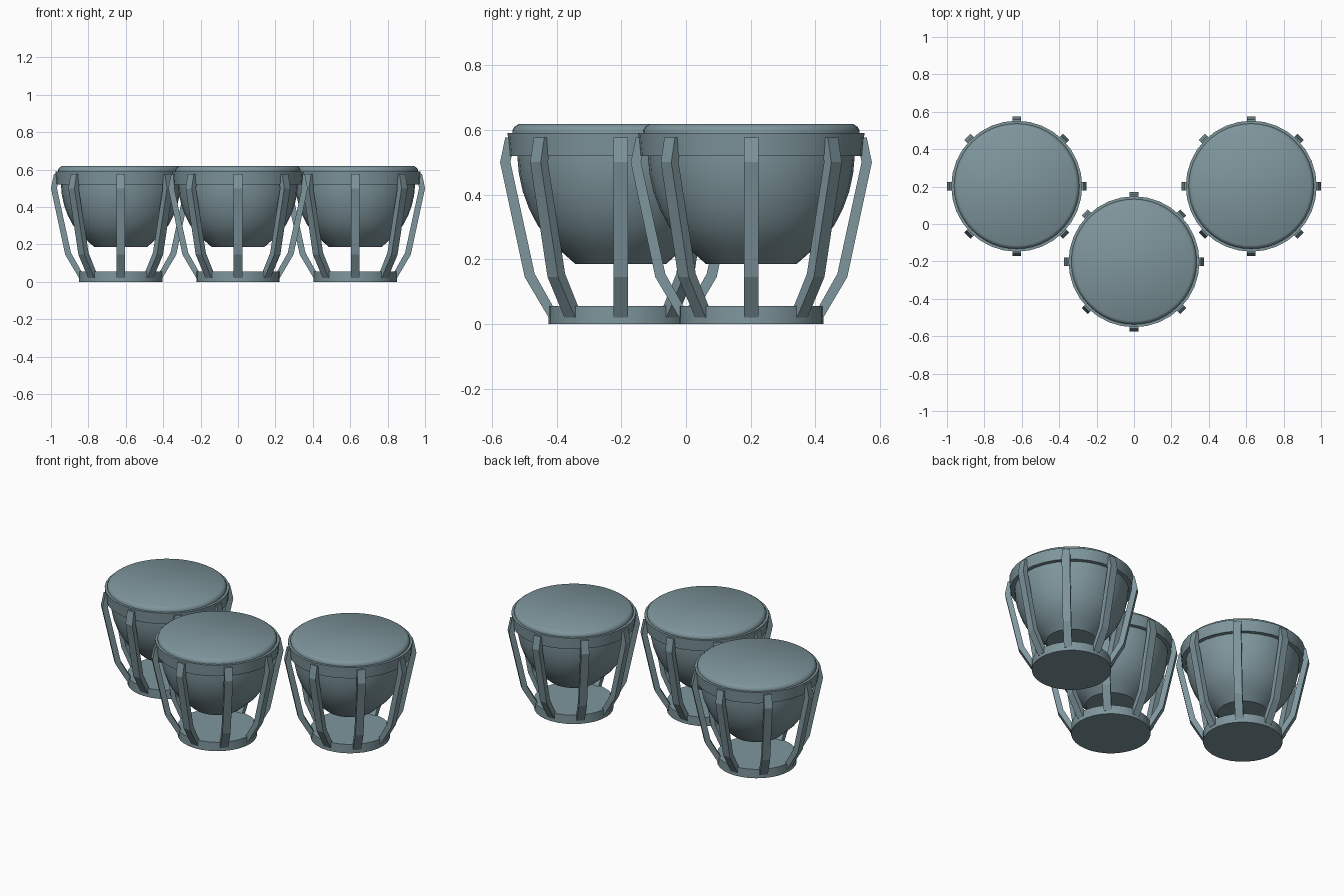
import bpy, bmesh
from math import pi, cos, sin, radians
from mathutils import Matrix

cube = bpy.data.objects.get("Cube")
if cube:
    bpy.data.objects.remove(cube)

COLOUR = (0.21, 0.305, 0.335, 1)
grey = bpy.data.materials.new("slate_grey")
grey.use_nodes = True
grey.diffuse_color = COLOUR
grey.node_tree.nodes["Principled BSDF"].inputs["Base Color"].default_value = COLOUR


def finish(name, bm, centre, angle=None):
    bmesh.ops.recalc_face_normals(bm, faces=bm.faces)
    mesh = bpy.data.meshes.new(name)
    bm.to_mesh(mesh)
    bm.free()
    mesh.materials.append(grey)
    ob = bpy.data.objects.new(name, mesh)
    ob.location = (*centre, 0)
    bpy.context.collection.objects.link(ob)
    if angle:
        bpy.ops.object.select_all(action='DESELECT')
        ob.select_set(True)
        bpy.context.view_layer.objects.active = ob
        bpy.ops.object.shade_smooth_by_angle(angle=radians(angle))


def lathe(name, profile, centre, sides=32, closed=False, angle=35):
    """Revolve (radius, z) points; open profiles get flat caps."""
    bm = bmesh.new()
    rings = [[bm.verts.new((r * cos(2 * pi * i / sides), r * sin(2 * pi * i / sides), z))
              for i in range(sides)] for r, z in profile]
    pairs = list(zip(rings, rings[1:]))
    if closed:
        pairs.append((rings[-1], rings[0]))
    else:
        bm.faces.new(rings[0])
        bm.faces.new(rings[-1])
    for a, b in pairs:
        for i in range(sides):
            j = (i + 1) % sides
            bm.faces.new((a[i], a[j], b[j], b[i]))
    finish(name, bm, centre, angle)


# Side outline of a bent strut: (radius, z) on the outer and inner edges
OUTER = [(0.357, 0.577), (0.373, 0.50), (0.297, 0.145), (0.223, 0.02)]
INNER = [(0.327, 0.577), (0.341, 0.50), (0.266, 0.155), (0.190, 0.02)]


def struts(name, centre, count=8, width=0.046):
    bm = bmesh.new()
    for k in range(count):
        turn = Matrix.Rotation(2 * pi * k / count, 3, 'Z')
        rows = []
        for (ro, zo), (ri, zi) in zip(OUTER, INNER):
            corners = [(ro, -width / 2, zo), (ro, width / 2, zo),
                       (ri, width / 2, zi), (ri, -width / 2, zi)]
            row = [bm.verts.new(c) for c in corners]
            for v in row:
                v.co = turn @ v.co
            rows.append(row)
        for a, b in zip(rows, rows[1:]):
            for i in range(4):
                j = (i + 1) % 4
                bm.faces.new((a[i], a[j], b[j], b[i]))
        bm.faces.new(rows[0])
        bm.faces.new(rows[-1])
    finish(name, bm, centre)


BOWL = [(0.14, 0.185), (0.185, 0.225), (0.225, 0.262), (0.257, 0.305), (0.283, 0.355),
        (0.303, 0.41), (0.315, 0.465), (0.32, 0.52), (0.32, 0.585)]
RIM = [(0.315, 0.52), (0.344, 0.52), (0.35, 0.59), (0.315, 0.59)]
HEAD = [(0.335, 0.585), (0.335, 0.598), (0.329, 0.609), (0.316, 0.618)]
BASE = [(0.223, 0), (0.223, 0.055)]

# Three identical kettle drums
for side, centre in {"right": (-0.627, 0.202), "centre": (0, -0.202),
                     "left": (0.627, 0.202)}.items():
    lathe(side + "_base", BASE, centre)
    lathe(side + "_bowl", BOWL, centre, angle=30)
    lathe(side + "_rim", RIM, centre, closed=True)
    lathe(side + "_drumhead", HEAD, centre, sides=48, angle=45)
    struts(side + "_struts", centre)
